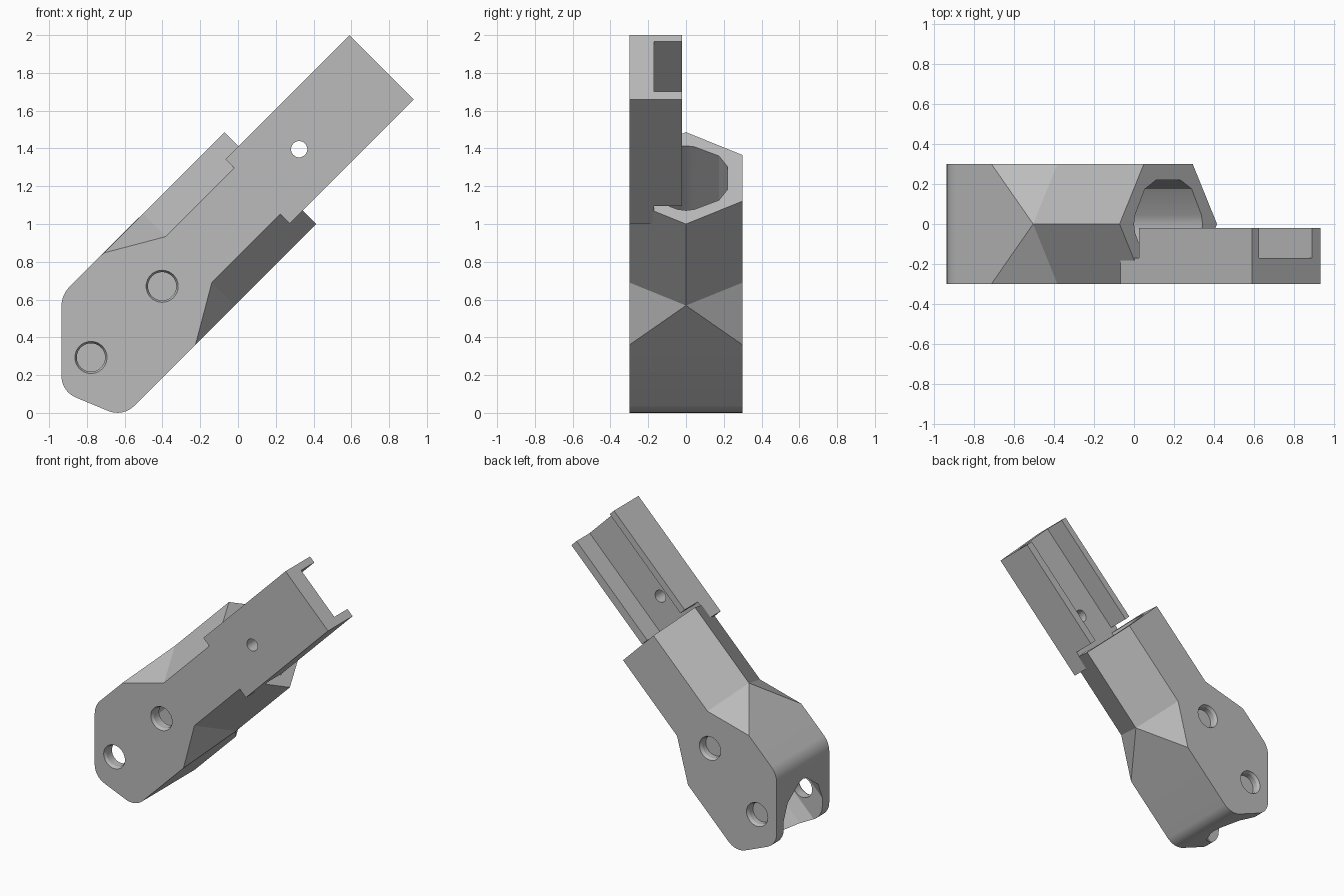
import bpy, bmesh, math
from mathutils import Vector, Matrix

if "Cube" in bpy.data.objects:
    bpy.data.objects.remove(bpy.data.objects["Cube"], do_unlink=True)

# Parts are built lying along local x, then tilted 45 degrees about y
TILT = Matrix.Rotation(math.radians(-45), 4, 'Y')
MID = 0.758          # centre line of the part in local z
HALF = 0.344         # half height of the body
FLAT = 0.172         # half height of the body's flat sides
SIDE = 0.30          # half thickness
NECK, END = 0.39, 1.0

grey = bpy.data.materials.new("plain grey")
grey.use_nodes = True
grey.diffuse_color = (0.5, 0.5, 0.5, 1)
grey.node_tree.nodes["Principled BSDF"].inputs["Base Color"].default_value = (0.5, 0.5, 0.5, 1)


def make(name, bm):
    bmesh.ops.recalc_face_normals(bm, faces=bm.faces)
    mesh = bpy.data.meshes.new(name)
    bm.to_mesh(mesh)
    bm.free()
    mesh.materials.append(grey)
    obj = bpy.data.objects.new(name, mesh)
    bpy.context.collection.objects.link(obj)
    return obj


def hull(name, points):
    bm = bmesh.new()
    for p in points:
        bm.verts.new(p)
    bmesh.ops.convex_hull(bm, input=bm.verts)
    bmesh.ops.dissolve_limit(bm, angle_limit=0.001, verts=bm.verts, edges=bm.edges)
    return make(name, bm)


def box(name, xs, ys, zs):
    return hull(name, [(x, y, z) for x in xs for y in ys for z in zs])


def rod(name, x, y0, y1, r0, r1):
    bm = bmesh.new()
    place = Matrix.Translation((x, (y0 + y1) / 2, MID)) @ Matrix.Rotation(math.radians(-90), 4, 'X')
    bmesh.ops.create_cone(bm, cap_ends=True, segments=40, radius1=r0, radius2=r1,
                          depth=y1 - y0, matrix=place)
    return make(name, bm)


def combine(obj, tool, operation='DIFFERENCE'):
    mod = obj.modifiers.new("shape", 'BOOLEAN')
    mod.operation, mod.object, mod.solver = operation, tool, 'EXACT'
    bpy.context.view_layer.objects.active = obj
    bpy.ops.object.modifier_apply(modifier=mod.name)
    bpy.data.objects.remove(tool, do_unlink=True)


def rounded(before, corner, after, radius, steps=8):
    a, b = (before - corner).normalized(), (after - corner).normalized()
    half = a.angle(b) / 2
    centre = corner + (a + b).normalized() * radius / math.sin(half)
    start = corner + a * radius / math.tan(half) - centre
    stop = corner + b * radius / math.tan(half) - centre
    return [centre + start.lerp(stop, i / steps).normalized() * radius for i in range(steps + 1)]


# Body: rounded foot blending into a six-sided neck
untilt = TILT.inverted()
foot = [untilt @ Vector((x, 0, z)) for x, z in ((-0.935, 0.625), (-0.935, 0.113), (-0.609, -0.022))]
path = [Vector((0.095, 0, MID + HALF))] + foot + [Vector((0.095, 0, MID - HALF))]
outline = [path[0], path[-1]]
for i, radius in ((1, 0.15), (2, 0.125), (3, 0.125)):
    outline += rounded(path[i - 1], path[i], path[i + 1], radius)
points = [(p.x, s * SIDE, p.z) for p in outline for s in (-1, 1)]
points += [(NECK, 0, MID + s * HALF) for s in (-1, 1)]
points += [(NECK, s * SIDE, MID + t * FLAT) for s in (-1, 1) for t in (-1, 1)]
body = hull("body", points)

bm = bmesh.new()
bm.from_mesh(body.data)
cap = [f for f in bm.faces if all(abs(v.co.x - NECK) < 0.001 for v in f.verts)]
grown = bmesh.ops.extrude_face_region(bm, geom=cap)
for v in grown["geom"]:
    if isinstance(v, bmesh.types.BMVert):
        v.co.x = END
bmesh.ops.delete(bm, geom=[f for f in cap if f.is_valid], context='FACES_ONLY')
bmesh.ops.dissolve_limit(bm, angle_limit=0.001, verts=bm.verts, edges=bm.edges)
bmesh.ops.recalc_face_normals(bm, faces=bm.faces)
bm.to_mesh(body.data)
bm.free()

# Tunnel running the full length of the body
section = ((0, 0.242), (0.045, 0.234), (0.175, 0.165), (0.22, 0.085))
tunnel = hull("tunnel", [(x, s * y, MID + t * z) for x in (-1.2, 1.3)
                         for y, z in section for s in (-1, 1) for t in (-1, 1)])
combine(body, tunnel)

# Seat where the arm plate laps over the body
LOW, HIGH = 0.516, 0.997
combine(body, box("seat", (0.902, 1.3), (-0.5, -0.17), (LOW, HIGH)))

# Pin holes with countersunk rims; the rear ones are blind
for x in (-0.343, 0.19):
    combine(body, rod("front_hole", x, -0.4, -0.1, 0.075, 0.075))
    combine(body, rod("back_hole", x, 0.24, 0.4, 0.075, 0.075))
    combine(body, rod("front_rim", x, -0.31, -0.28, 0.09, 0.075))
    combine(body, rod("back_rim", x, 0.28, 0.31, 0.075, 0.09))

# Arm: plate with a channel between two rails
TIP = 1.831
arm = box("arm", (0.902, TIP), (-SIDE, -0.02), (LOW, HIGH))
combine(arm, box("rail_gap", (0.5, 1.032), (-0.17, 0.3), (0.3, 1.3)))
combine(arm, box("channel", (0.5, 2.2), (-0.17, 0.3), (0.574, 0.949)))
combine(arm, rod("arm_hole", 1.216, -0.5, 0.1, 0.043, 0.043))

# Tilt into place and shade
bpy.ops.object.select_all(action='DESELECT')
for obj in (body, arm):
    obj.data.transform(TILT)
    obj.select_set(True)
bpy.context.view_layer.objects.active = body
bpy.ops.object.shade_smooth_by_angle(angle=math.radians(25))
